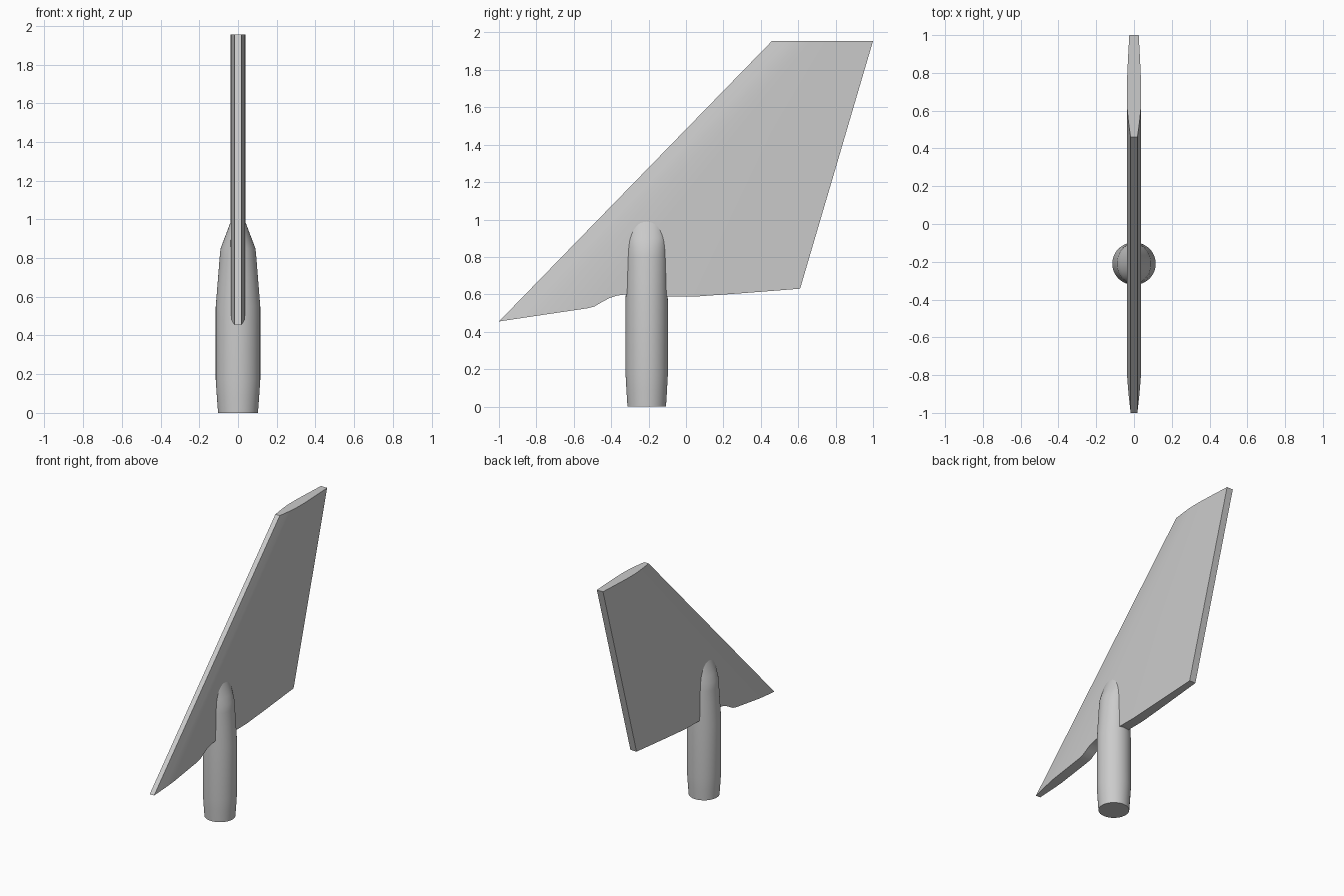
import bpy
import bmesh
import math

if "Cube" in bpy.data.objects:
    bpy.data.objects.remove(bpy.data.objects["Cube"], do_unlink=True)

# One plain grey for everything
grey = bpy.data.materials.new("plain grey")
grey.use_nodes = True
colour = (0.6, 0.6, 0.6, 1)
grey.diffuse_color = colour
grey.node_tree.nodes["Principled BSDF"].inputs["Base Color"].default_value = colour


def loft(name, rings, angle):
    """Skin a list of equal closed rings and cap both ends."""
    bm = bmesh.new()
    loops = [[bm.verts.new(p) for p in ring] for ring in rings]
    n = len(loops[0])
    for a, b in zip(loops, loops[1:]):
        for i in range(n):
            j = (i + 1) % n
            bm.faces.new((a[i], a[j], b[j], b[i]))
    bm.faces.new(loops[0])
    bm.faces.new(loops[-1])
    bmesh.ops.recalc_face_normals(bm, faces=bm.faces)
    mesh = bpy.data.meshes.new(name)
    bm.to_mesh(mesh)
    bm.free()
    obj = bpy.data.objects.new(name, mesh)
    bpy.context.collection.objects.link(obj)
    mesh.materials.append(grey)
    bpy.ops.object.select_all(action="DESELECT")
    obj.select_set(True)
    bpy.context.view_layer.objects.active = obj
    bpy.ops.object.shade_smooth_by_angle(angle=math.radians(angle))
    return obj


# Fin blade: chordwise stations of (lower y, lower z, upper y, half thickness)
TOP = 1.955
stations = [
    (-1, 0.455, 0.46, 0.018), (-0.9, 0.47, 0.54, 0.029), (-0.8, 0.485, 0.62, 0.037),
    (-0.53, 0.525, 0.66, 0.038), (-0.49, 0.535, 0.665, 0.038), (-0.45, 0.558, 0.67, 0.038),
    (-0.41, 0.58, 0.675, 0.038), (-0.37, 0.593, 0.68, 0.038), (-0.32, 0.6, 0.69, 0.038),
    (-0.1, 0.588, 0.72, 0.038), (0.05, 0.588, 0.76, 0.037), (0.3, 0.606, 0.87, 0.032),
    (0.61, 0.63, 1, 0.025),
]
loft("fin_blade", [
    [(-h, y, z), (h, y, z), (h, top_y, TOP), (-h, top_y, TOP)]
    for y, z, top_y, h in stations
], 30)

# Mounting shaft: round at the foot, squeezed to a wedge inside the blade
SIDES = 48
CENTRE_Y = -0.21
shaft = [  # (z, half width in x, half depth in y)
    (0, 0.103, 0.103), (0.08, 0.109, 0.108), (0.17, 0.115, 0.113), (0.55, 0.115, 0.113),
    (0.7, 0.103, 0.11), (0.8, 0.095, 0.108), (0.85, 0.09, 0.106),
    (0.9, 0.071, 0.104), (0.99, 0.037, 0.09),
]
loft("mounting_shaft", [
    [(rx * math.cos(t), CENTRE_Y + ry * math.sin(t), z)
     for t in (math.tau * i / SIDES for i in range(SIDES))]
    for z, rx, ry in shaft
], 40)
